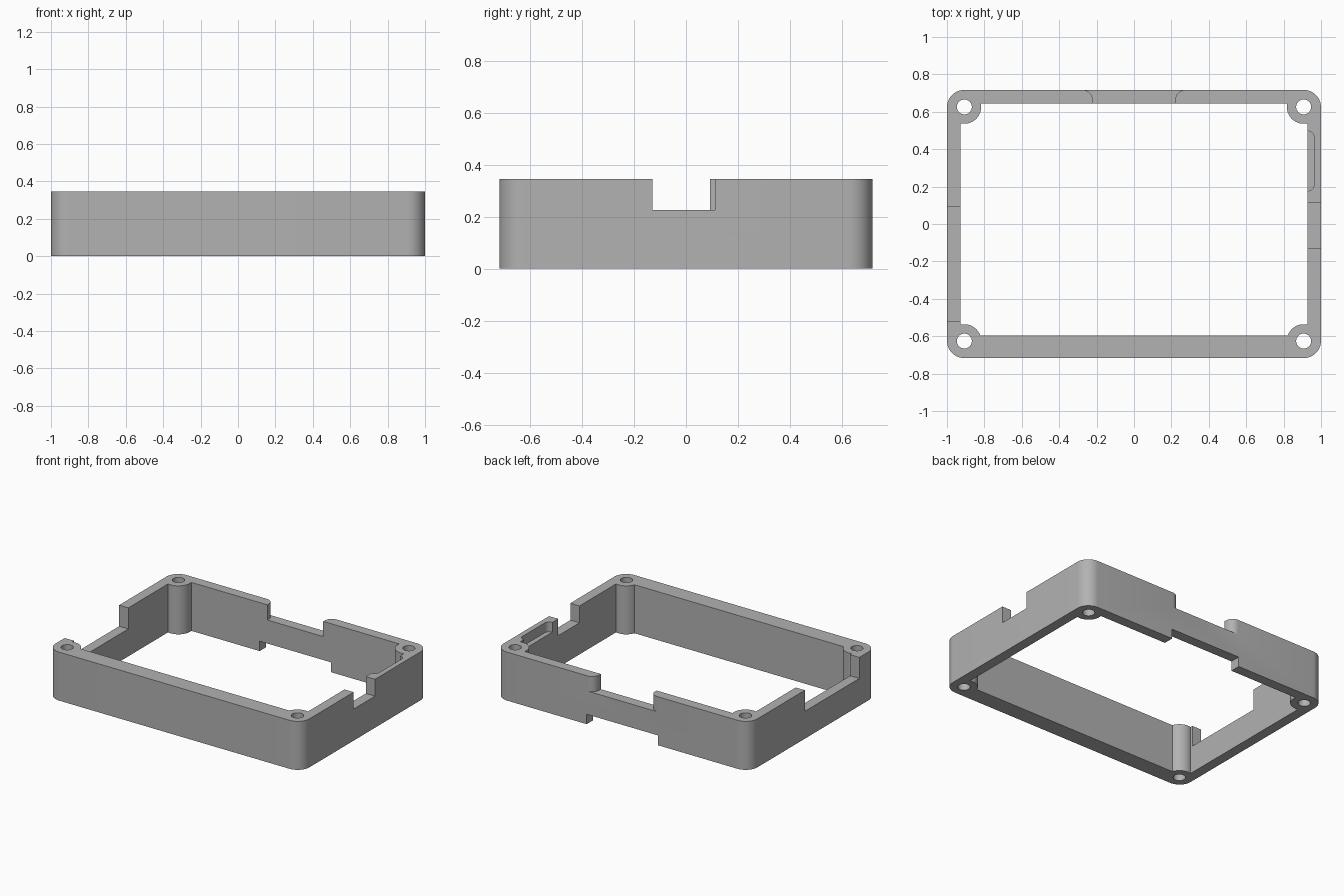
import bpy, bmesh
from math import sin, cos, pi, atan2, sqrt

cube = bpy.data.objects.get("Cube")
if cube:
    bpy.data.objects.remove(cube, do_unlink=True)

HX, HY, HEIGHT = 1.0, 0.717, 0.345       # outer half sizes and height
CX, CY = 0.907, 0.626                    # screw hole centres
BOSS, HOLE = 0.09, 0.04
WALL_X, BACK_Y, FRONT_Y = 0.928, 0.644, -0.596
LOW, HIGH = -0.1, 0.5                    # overshoot for through cuts

grey = bpy.data.materials.new("mid grey")
grey.use_nodes = True
grey.diffuse_color = (0.445, 0.445, 0.445, 1)
grey.node_tree.nodes["Principled BSDF"].inputs["Base Color"].default_value = grey.diffuse_color


def arc(cx, cy, r, a0, a1, n=14):
    return [(cx + r * cos(a0 + (a1 - a0) * i / n),
             cy + r * sin(a0 + (a1 - a0) * i / n)) for i in range(n + 1)]


def rect(x0, x1, y0, y1):
    return [(x0, y0), (x1, y0), (x1, y1), (x0, y1)]


def prism(name, outline, z0, z1):
    bm = bmesh.new()
    base = bm.faces.new([bm.verts.new((x, y, z0)) for x, y in outline])
    top = bmesh.ops.extrude_face_region(bm, geom=[base])["geom"]
    bmesh.ops.translate(bm, vec=(0, 0, z1 - z0),
                        verts=[g for g in top if isinstance(g, bmesh.types.BMVert)])
    bmesh.ops.recalc_face_normals(bm, faces=bm.faces)
    mesh = bpy.data.meshes.new(name)
    bm.to_mesh(mesh)
    bm.free()
    mesh.materials.append(grey)
    ob = bpy.data.objects.new(name, mesh)
    bpy.context.collection.objects.link(ob)
    return ob


def activate(ob):
    bpy.ops.object.select_all(action='DESELECT')
    ob.select_set(True)
    bpy.context.view_layer.objects.active = ob


def cut(target, outline, z0=LOW, z1=HIGH):
    cutter = prism("cutter", outline, z0, z1)
    cutter.hide_render = True
    mod = target.modifiers.new("cut", 'BOOLEAN')
    mod.operation, mod.solver, mod.object = 'DIFFERENCE', 'EXACT', cutter
    activate(target)
    bpy.ops.object.modifier_apply(modifier=mod.name)
    bpy.data.objects.remove(cutter, do_unlink=True)


def cavity_corner(sx, sy, wall_y):
    # boss arc between the side wall and the front or back wall
    u, d = WALL_X - CX, abs(wall_y) - CY
    a0 = atan2(-sqrt(BOSS**2 - u**2), u)
    a1 = atan2(d, -sqrt(BOSS**2 - d**2))
    if a1 > 0:
        a1 -= 2 * pi
    pts = [(sx * x, sy * y) for x, y in arc(CX, CY, BOSS, a0, a1, 20)]
    return pts if sx * sy > 0 else pts[::-1]


# Rounded outer block
corners = [(1, 1), (-1, 1), (-1, -1), (1, -1)]
r = HX - CX
outer = []
for i, (sx, sy) in enumerate(corners):
    outer += arc(sx * (HX - r), sy * (HY - r), r, i * pi / 2, (i + 1) * pi / 2)
frame = prism("enclosure_frame", outer, 0, HEIGHT)

# Open middle, leaving a round boss in each corner
cavity = []
for sx, sy in corners:
    cavity += cavity_corner(sx, sy, BACK_Y if sy > 0 else FRONT_Y)
cut(frame, cavity)

# Screw holes
for sx, sy in corners:
    cut(frame, arc(sx * CX, sy * CY, HOLE, 0, 2 * pi, 32)[:-1])

# Side wall notches
cut(frame, rect(0.8, 1.1, -0.128, 0.112), 0.225)
cut(frame, rect(-1.1, -0.8, -0.52, 0.092), 0.195)

# Upper back notch with rounded outer ends, and square lower back notch
e, half = 0.055, 0.22
upper = [(-half, 0.6), (half, 0.6)]
upper += arc(half + e, HY - e, e, pi, pi / 2, 8)
upper += [(half + e, 0.8), (-half - e, 0.8)]
upper += arc(-half - e, HY - e, e, pi / 2, 0, 8)
cut(frame, upper, 0.237)
cut(frame, rect(-0.28, 0.28, 0.6, 0.8), LOW, 0.07)

# Shallow pocket inside the left wall
p = 0.035
pocket = [(0.9, 0.177)] + arc(0.963 - p, 0.177 + p, p, -pi / 2, 0, 8)
pocket += arc(0.963 - p, 0.497 - p, p, 0, pi / 2, 8) + [(0.9, 0.497)]
cut(frame, pocket, 0.275)

activate(frame)
bpy.ops.object.shade_smooth_by_angle(angle=pi / 6)
